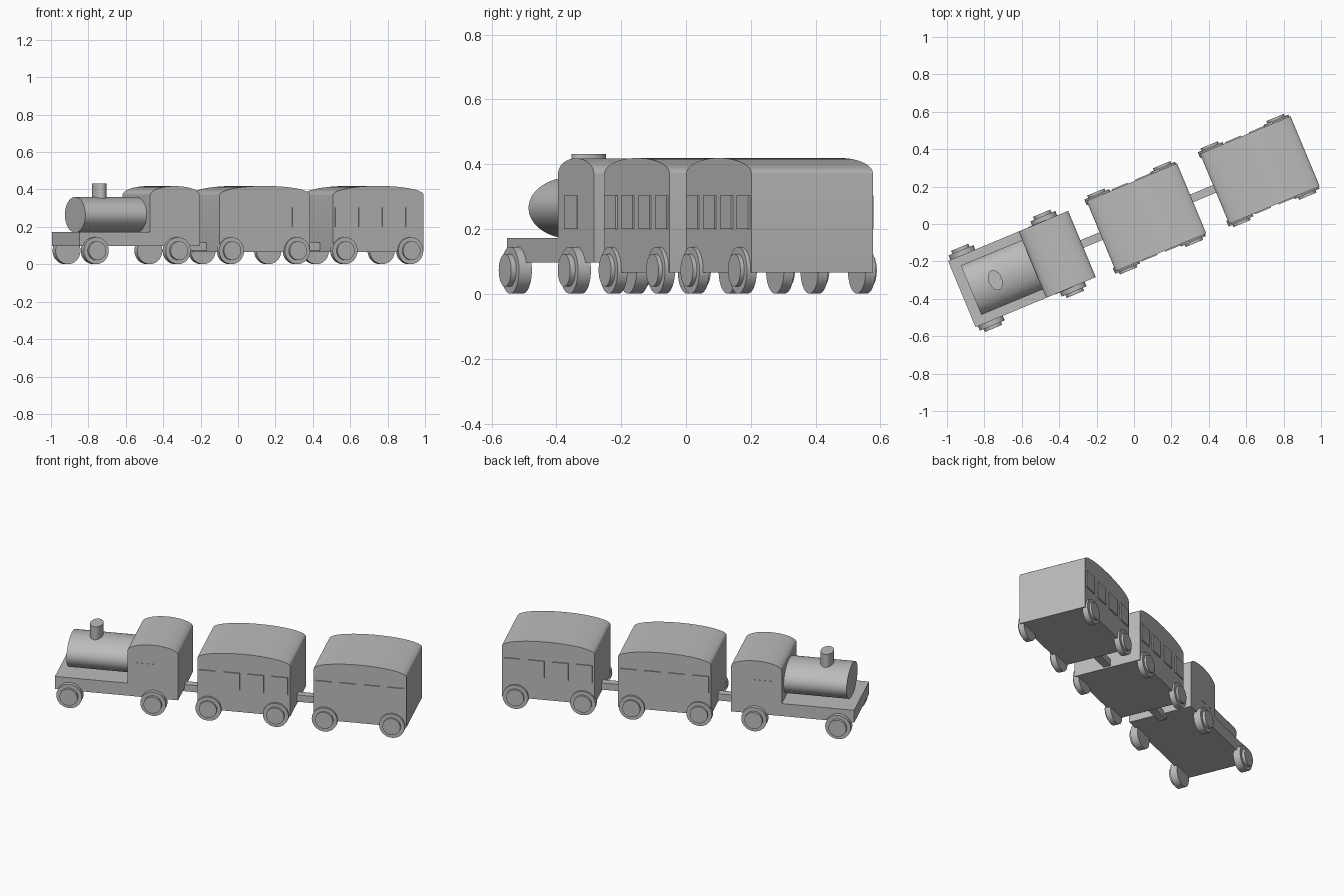
import bpy, bmesh, math
from mathutils import Matrix, Vector

cube = bpy.data.objects.get("Cube")
if cube:
    bpy.data.objects.remove(cube, do_unlink=True)

grey = bpy.data.materials.new("plain grey")
grey.use_nodes = True
grey.diffuse_color = (0.5, 0.5, 0.5, 1)
grey.node_tree.nodes["Principled BSDF"].inputs["Base Color"].default_value = (0.5, 0.5, 0.5, 1)

# The straight train is built along x, then turned to run diagonally
PLACE = Matrix.Rotation(math.radians(22.6), 4, "Z") @ Matrix.Translation((0, 0.008, 0))


def finish(name, bm):
    bmesh.ops.recalc_face_normals(bm, faces=bm.faces)
    bm.transform(PLACE)
    mesh = bpy.data.meshes.new(name)
    bm.to_mesh(mesh)
    bm.free()
    mesh.materials.append(grey)
    obj = bpy.data.objects.new(name, mesh)
    bpy.context.collection.objects.link(obj)
    bpy.ops.object.select_all(action="DESELECT")
    obj.select_set(True)
    bpy.context.view_layer.objects.active = obj
    bpy.ops.object.shade_smooth_by_angle(angle=math.radians(30))
    return obj


def box(name, low, high):
    low, high = Vector(low), Vector(high)
    bm = bmesh.new()
    bmesh.ops.create_cube(bm, size=1, matrix=Matrix.Translation((low + high) / 2)
                          @ Matrix.Diagonal((*(high - low), 1)))
    return finish(name, bm)


def cylinder(name, center, axis, r1, r2, depth):
    """Elliptical cylinder; r1 and r2 are its radii before turning to the axis."""
    turn = Vector((0, 0, 1)).rotation_difference(Vector(axis)).to_matrix().to_4x4()
    bm = bmesh.new()
    bmesh.ops.create_cone(bm, cap_ends=True, segments=48, radius1=1, radius2=1, depth=1,
                          matrix=Matrix.Translation(center) @ turn @ Matrix.Diagonal((r1, r2, depth, 1)))
    return finish(name, bm)


def arched_body(name, x0, x1, half_width, bottom, eave, rise):
    """Side wall outline with an elliptical arch on top, extruded across the width."""
    mid, half = (x0 + x1) / 2, (x1 - x0) / 2
    outline = [(x0, bottom), (x1, bottom)]
    steps = 32
    for i in range(steps + 1):
        a = math.pi * i / steps
        outline.append((mid + half * math.cos(a), eave + rise * math.sin(a)))
    bm = bmesh.new()
    face = bm.faces.new([bm.verts.new((x, -half_width, z)) for x, z in outline])
    ext = bmesh.ops.extrude_face_region(bm, geom=[face])
    bmesh.ops.translate(bm, vec=(0, 2 * half_width, 0),
                        verts=[v for v in ext["geom"] if isinstance(v, bmesh.types.BMVert)])
    return finish(name, bm)


def wheels(prefix, xs, inner, outer, hub):
    for x in xs:
        for side, label in ((1, "left"), (-1, "right")):
            for part, r, a, b in (("wheel", 0.072, inner, outer), ("hub", 0.05, outer - 0.01, hub)):
                cylinder(f"{prefix}_{label}_{part}", (x, side * (a + b) / 2, 0.073),
                         (0, 1, 0), r, r, b - a)


def windows(prefix, xs, wall, proud, width):
    for x in xs:
        for side, label in ((1, "left"), (-1, "right")):
            y0, y1 = sorted((side * (wall - 0.002), side * (wall + proud)))
            box(f"{prefix}_{label}_window", (x - width / 2, y0, 0.2), (x + width / 2, y1, 0.303))


# Engine
box("engine_platform", (-0.994, -0.192, 0.097), (-0.4, 0.192, 0.173))
arched_body("engine_cab", -0.585, -0.298, 0.192, 0.097, 0.37, 0.048)
cylinder("boiler", (-0.755, 0, 0.265), (1, 0, 0), 0.095, 0.143, 0.37)
cylinder("chimney", (-0.8, 0, 0.375), (0, 0, 1), 0.036, 0.055, 0.114)
wheels("engine", (-0.908, -0.434), 0.175, 0.218, 0.235)
windows("cab", (-0.48,), 0.192, 0.002, 0.105)

# Two matching carriages
for name, center in (("middle_carriage", 0.075), ("rear_carriage", 0.732)):
    arched_body(name + "_body", center - 0.262, center + 0.262, 0.203, 0.066, 0.371, 0.048)
    wheels(name, (center - 0.198, center + 0.183), 0.182, 0.215, 0.228)
    windows(name, [center + 0.136 * (i - 1.5) for i in range(4)], 0.203, 0.006, 0.092)

# Couplings
box("front_coupling", (-0.33, -0.022, 0.075), (-0.17, 0.022, 0.116))
box("rear_coupling", (0.32, -0.022, 0.075), (0.49, 0.022, 0.116))
